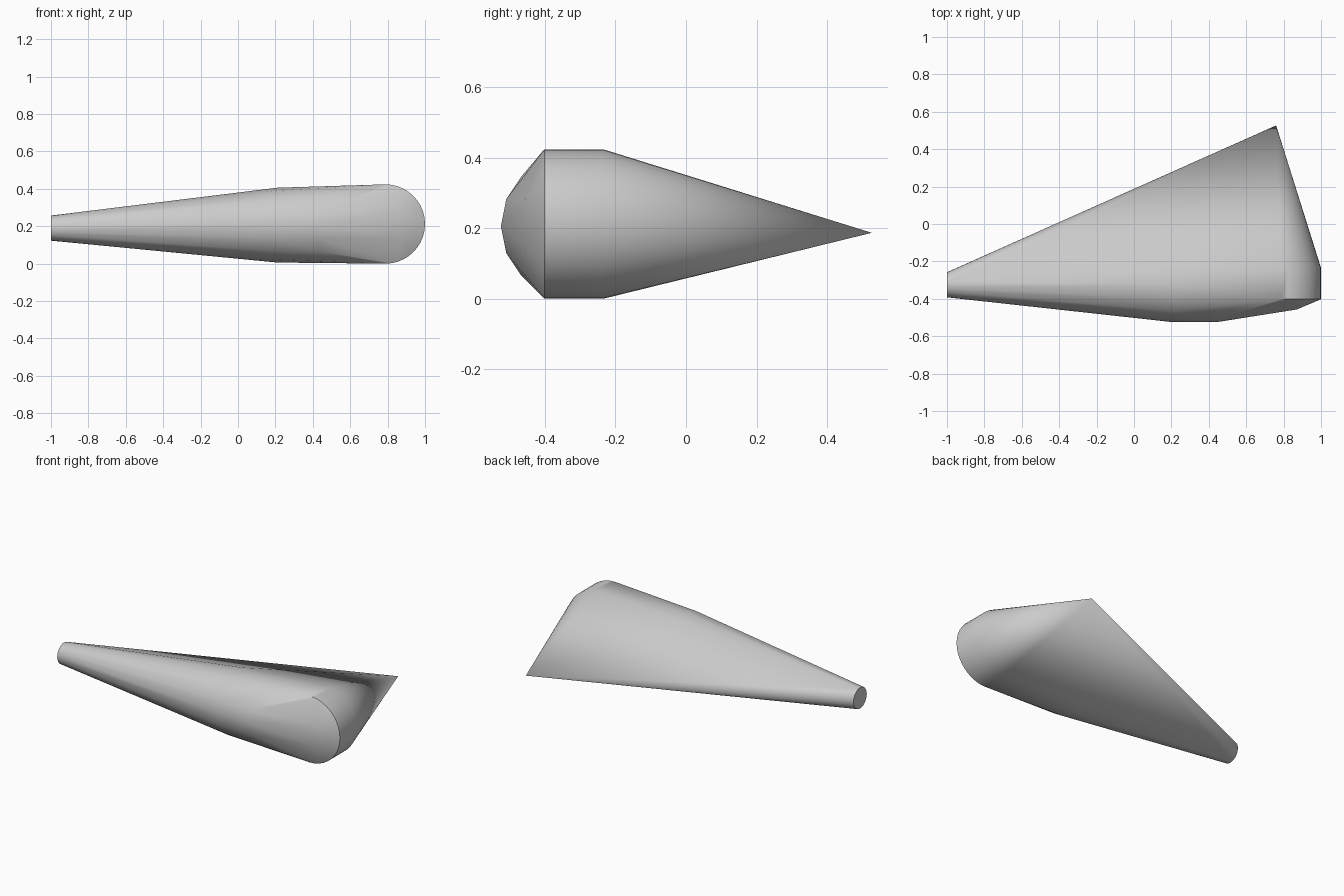
import bpy, bmesh, math
from mathutils import Vector

cube = bpy.data.objects.get("Cube")
if cube:
    bpy.data.objects.remove(cube, do_unlink=True)

grey = bpy.data.materials.new("light_grey")
grey.use_nodes = True
grey.diffuse_color = (0.6, 0.6, 0.6, 1)
grey.node_tree.nodes["Principled BSDF"].inputs["Base Color"].default_value = (0.6, 0.6, 0.6, 1)


def ring(center, radius, axis, count):
    """Points of a circle whose plane is square to the x or y axis."""
    points = []
    for i in range(count):
        a = math.tau * i / count
        u, w = radius * math.cos(a), radius * math.sin(a)
        offset = (0, u, w) if axis == "x" else (u, 0, w)
        points.append(Vector(center) + Vector(offset))
    return points


points = []
# narrow tip, then the round barrel
points += ring((-1, -0.325, 0.19), 0.067, "x", 24)
for x in (0.21, 0.44):
    points += ring((x, -0.325, 0.206), 0.2, "x", 16)
# wide rounded end
for y in (-0.402, -0.235):
    points += ring((0.788, y, 0.212), 0.212, "y", 40)
# blunt front corner and pointed rear
points += [Vector((0.87, -0.457, z)) for z in (0.14, 0.28)]
points.append(Vector((0.76, 0.527, 0.187)))

# one taut skin around all the sections
bm = bmesh.new()
for p in points:
    bm.verts.new(p)
hull = bmesh.ops.convex_hull(bm, input=bm.verts[:])
loose = {g for g in hull["geom_interior"] + hull["geom_unused"]
         if isinstance(g, bmesh.types.BMVert)}
bmesh.ops.delete(bm, geom=list(loose), context="VERTS")
bmesh.ops.dissolve_limit(bm, angle_limit=math.radians(0.2),
                         verts=bm.verts[:], edges=bm.edges[:])
bmesh.ops.recalc_face_normals(bm, faces=bm.faces[:])

mesh = bpy.data.meshes.new("tapered_body")
bm.to_mesh(mesh)
bm.free()
mesh.materials.append(grey)
body = bpy.data.objects.new("tapered_body", mesh)
bpy.context.collection.objects.link(body)

bpy.ops.object.select_all(action="DESELECT")
body.select_set(True)
bpy.context.view_layer.objects.active = body
bpy.ops.object.shade_smooth_by_angle(angle=math.radians(30))
